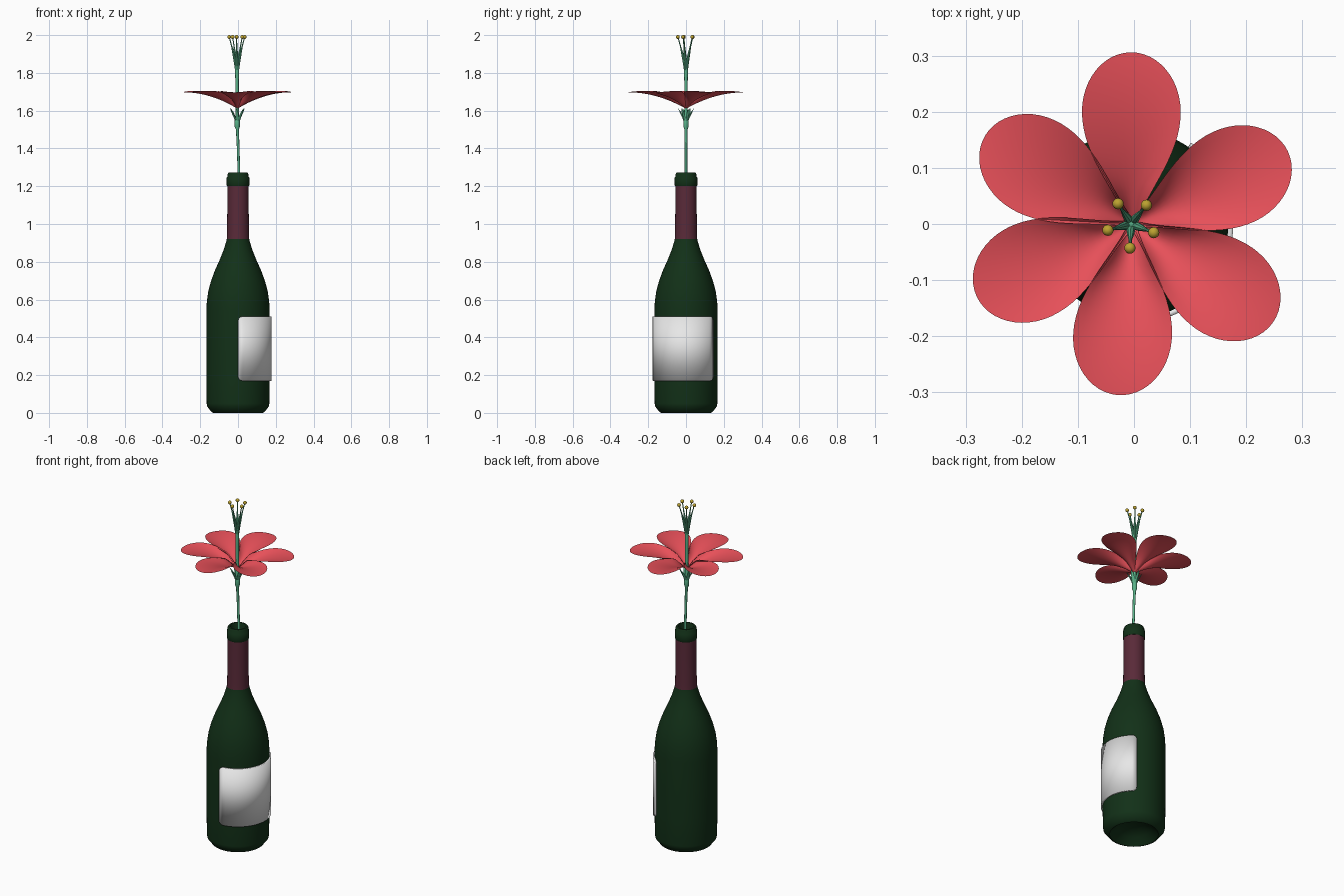
import bpy, bmesh, math
from mathutils import Vector

if "Cube" in bpy.data.objects:
    bpy.data.objects.remove(bpy.data.objects["Cube"])


def material(name, rgb):
    m = bpy.data.materials.new(name)
    m.diffuse_color = (*rgb, 1)
    m.use_nodes = True
    m.node_tree.nodes["Principled BSDF"].inputs["Base Color"].default_value = m.diffuse_color
    return m


GLASS = material("dark green glass", (0.006, 0.03, 0.009))
FOIL = material("wine red foil", (0.1, 0.023, 0.04))
PAPER = material("label white", (0.8, 0.8, 0.8))
GREEN = material("stem green", (0.1, 0.45, 0.25))
RED = material("petal red", (0.8, 0.08, 0.1))
GOLD = material("anther gold", (0.5, 0.36, 0.03))


def make(name, verts, faces, mat, angle=40, merge=True):
    me = bpy.data.meshes.new(name)
    me.from_pydata(verts, [], faces)
    if merge:
        bm = bmesh.new()
        bm.from_mesh(me)
        bmesh.ops.remove_doubles(bm, verts=bm.verts, dist=1e-5)
        bmesh.ops.recalc_face_normals(bm, faces=bm.faces)
        bm.to_mesh(me)
        bm.free()
    me.materials.append(mat)
    ob = bpy.data.objects.new(name, me)
    bpy.context.collection.objects.link(ob)
    bpy.ops.object.select_all(action='DESELECT')
    ob.select_set(True)
    bpy.context.view_layer.objects.active = ob
    bpy.ops.object.shade_smooth_by_angle(angle=math.radians(angle))
    return ob


def ring_faces(rows, n):
    return [(j * n + i, j * n + (i + 1) % n, (j + 1) * n + (i + 1) % n, (j + 1) * n + i)
            for j in range(rows - 1) for i in range(n)]


def lathe(name, profile, mat, n=64):
    verts = [(r * math.cos(2 * math.pi * i / n), r * math.sin(2 * math.pi * i / n), z)
             for r, z in profile for i in range(n)]
    return make(name, verts, ring_faces(len(profile), n), mat)


def tube(name, path, mat, n=12, flat=1.0):
    """Tapered tube; path entries are (x, y, z, radius)."""
    pts = [Vector(p[:3]) for p in path]
    verts = []
    for k, p in enumerate(pts):
        d = (pts[min(k + 1, len(pts) - 1)] - pts[max(k - 1, 0)]).normalized()
        side = Vector((-p.y, p.x, 0)) if flat != 1 else Vector((0, 1, 0))
        side = (side - d * side.dot(d)).normalized()
        up = d.cross(side)
        for i in range(n):
            a = 2 * math.pi * i / n
            verts.append(p + path[k][3] * (side * math.cos(a) + up * math.sin(a) * flat))
    last = (len(path) - 1) * n
    faces = ring_faces(len(path), n) + [tuple(range(n)), tuple(range(last, last + n))]
    return make(name, verts, faces, mat)


# Bottle with a hollow base and an open mouth
lathe("bottle", [
    (0, 0.06), (0.05, 0.055), (0.09, 0.035), (0.12, 0.008), (0.13, 0), (0.14, 0.004),
    (0.164, 0.035), (0.166, 0.05), (0.168, 0.2), (0.168, 0.54), (0.165, 0.59), (0.158, 0.64),
    (0.144, 0.695), (0.122, 0.755), (0.097, 0.81), (0.077, 0.86), (0.063, 0.905),
    (0.055, 0.94), (0.052, 1.0), (0.051, 1.2), (0.057, 1.2), (0.06, 1.206), (0.06, 1.245),
    (0.056, 1.25), (0.055, 1.265), (0.05, 1.272), (0.042, 1.272), (0.038, 1.26),
    (0.038, 1.0), (0, 1.0)], GLASS)

# Foil sleeve round the neck
lathe("neck_foil", [(0.054, 0.92), (0.0595, 0.92), (0.0575, 0.96), (0.056, 1.2), (0.05, 1.2)], FOIL)

# Curved paper label with rounded corners
R, A0, A1, Z0, Z1, RC = 0.177, math.radians(-90), math.radians(55), 0.17, 0.51, 0.025
steps = [RC * (1 - math.cos(math.pi / 2 * k / 6)) for k in range(7)]
arc = R * (A1 - A0)
dist = steps + [RC + (arc - 2 * RC) * k / 30 for k in range(1, 30)] + [arc - s for s in reversed(steps)]
verts = []
for s in dist:
    e = max(0, RC - min(s, arc - s))
    inset = RC - math.sqrt(max(0, RC * RC - e * e))
    a = A0 + s / R
    for z in (Z0 + inset, Z1 - inset):
        verts.append((R * math.cos(a), R * math.sin(a), z))
label = make("label", verts, [(2 * i, 2 * i + 2, 2 * i + 3, 2 * i + 1) for i in range(len(dist) - 1)],
             PAPER, merge=False)
mod = label.modifiers.new("thickness", 'SOLIDIFY')
mod.thickness, mod.offset = 0.0095, -1

# Stem and central column
tube("stem", [(0.008, 0, 1.02, 0.007), (0.005, 0, 1.27, 0.007), (0.001, 0, 1.4, 0.007),
              (-0.003, 0, 1.5, 0.008), (-0.004, 0, 1.515, 0.014), (-0.004, 0, 1.545, 0.014),
              (-0.004, 0, 1.56, 0.010), (-0.004, 0, 1.62, 0.009), (-0.005, 0, 1.75, 0.009),
              (-0.005, 0, 1.83, 0.011), (-0.005, 0, 1.865, 0.008)], GREEN)

# Sepals under the flower
for k in range(6):
    a = math.radians(25 + 60 * k)
    tube(f"sepal_{k + 1}", [(r * math.cos(a) - 0.004, r * math.sin(a), z, w) for r, z, w in
                            ((0.006, 1.535, 0.006), (0.016, 1.565, 0.009),
                             (0.03, 1.592, 0.008), (0.042, 1.612, 0.001))], GREEN, 8, 0.4)

# Petals: cupped at the base and flattening towards the round tip
LEN, WIDE, NU = 0.306, 0.2, 12
radii = [WIDE * k / 14 for k in range(14)]
radii += [WIDE + (LEN - WIDE) * math.sin(math.pi / 2 * k / 12) for k in range(13)]
for k, deg in enumerate((90.5, 25, -35, -95, -155, 149)):
    a = math.radians(deg)
    verts = []
    for r in radii:
        if r < WIDE:
            w = 0.008 + 0.08 * math.sin(math.pi / 2 * r / WIDE) ** 1.3
        else:
            w = 0.088 * math.sqrt(max(0, 1 - ((r - WIDE) / (LEN - WIDE)) ** 2))
        for i in range(NU + 1):
            u = 2 * i / NU - 1
            f = max(0, 1 - r / 0.306)
            z = 1.61 + 0.087 * (1 - f * f) + 0.05 * u * u * f * min(1, r / 0.06)
            x, y = r, u * w
            verts.append((x * math.cos(a) - y * math.sin(a) - 0.003,
                          x * math.sin(a) + y * math.cos(a), z))
    n = NU + 1
    faces = [(j * n + i, (j + 1) * n + i, (j + 1) * n + i + 1, j * n + i + 1)
             for j in range(len(radii) - 1) for i in range(NU)]
    make(f"petal_{k + 1}", verts, faces, RED, 60, merge=False)

# Stamens with ball anthers
for k in range(5):
    a = math.radians(-21 + 72 * k)
    c, s = math.cos(a), math.sin(a)
    tube(f"stamen_{k + 1}", [(r * c - 0.005, r * s, z, w) for r, z, w in
                             ((0.003, 1.81, 0.007), (0.01, 1.86, 0.008), (0.019, 1.9, 0.006),
                              (0.029, 1.94, 0.003), (0.043, 1.99, 0.0025))], GREEN, 8)
    lathe_pts = [(0.01 * math.sin(math.pi * j / 10), 1.99 - 0.01 * math.cos(math.pi * j / 10))
                 for j in range(11)]
    ball = lathe(f"anther_{k + 1}", lathe_pts, GOLD, 16)
    ball.location = (0.043 * c - 0.005, 0.043 * s, 0)
